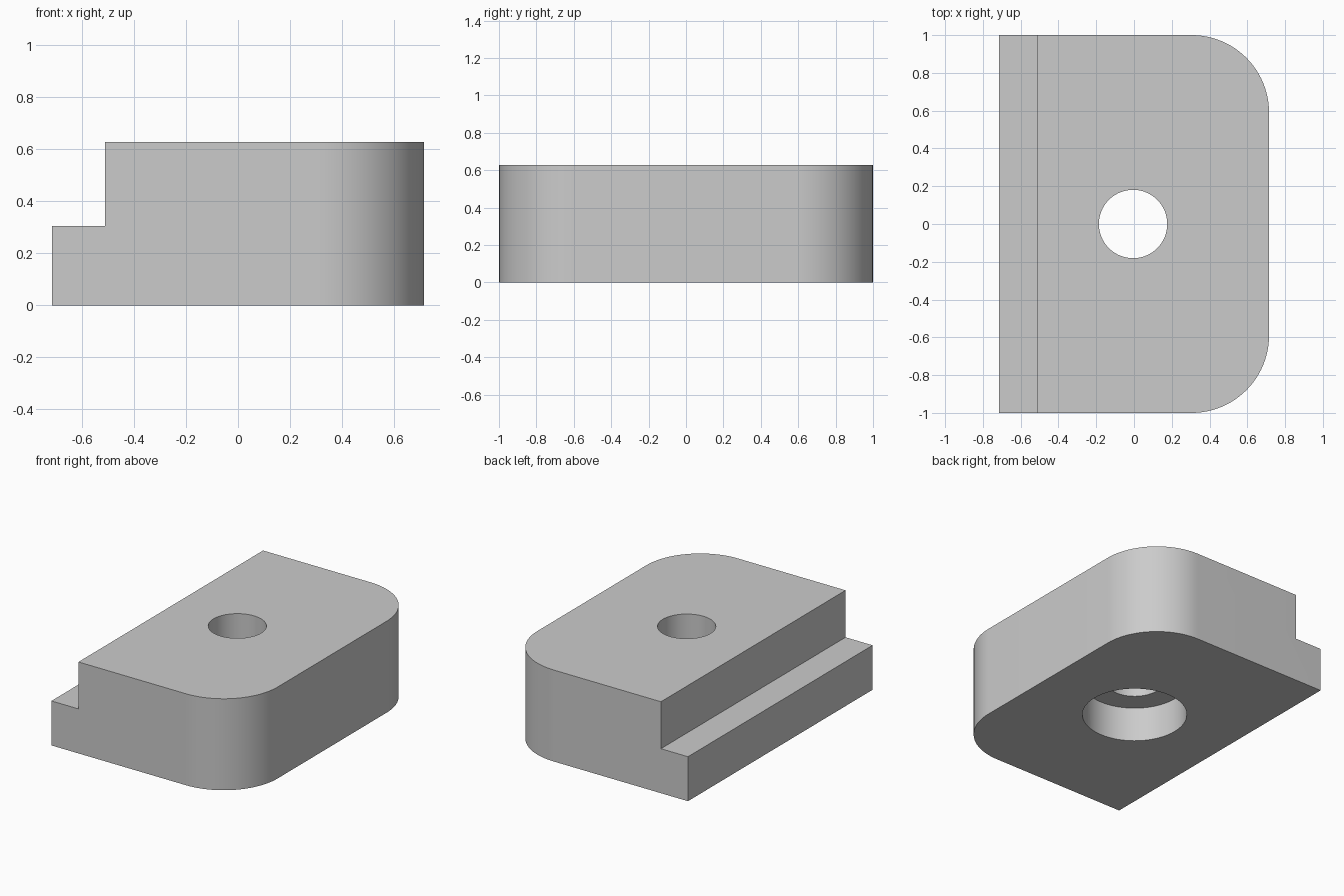
import bpy, bmesh, math

cube = bpy.data.objects.get("Cube")
if cube:
    bpy.data.objects.remove(cube, do_unlink=True)

LEFT, RIGHT, HALF_Y, HEIGHT = -0.715, 0.715, 1.0, 0.627
CORNER, SEGMENTS = 0.41, 24
STEP_X, STEP_Z = -0.51, 0.305
HOLE_X = -0.005

grey = bpy.data.materials.new("plain grey")
grey.use_nodes = True
colour = (0.6, 0.6, 0.6, 1)
grey.diffuse_color = colour
grey.node_tree.nodes["Principled BSDF"].inputs["Base Color"].default_value = colour


def prism(name, outline, z0, z1):
    """Extrude a counter-clockwise plan outline from z0 to z1."""
    bm = bmesh.new()
    base = bm.faces.new([bm.verts.new((x, y, z0)) for x, y in outline])
    top = bmesh.ops.extrude_face_region(bm, geom=[base])["geom"]
    verts = [v for v in top if isinstance(v, bmesh.types.BMVert)]
    bmesh.ops.translate(bm, verts=verts, vec=(0, 0, z1 - z0))
    bmesh.ops.recalc_face_normals(bm, faces=bm.faces)
    mesh = bpy.data.meshes.new(name)
    bm.to_mesh(mesh)
    bm.free()
    mesh.materials.append(grey)
    obj = bpy.data.objects.new(name, mesh)
    bpy.context.collection.objects.link(obj)
    return obj


def arc(cx, cy, radius, start, end, steps):
    angles = [math.radians(start + (end - start) * i / steps) for i in range(steps + 1)]
    return [(cx + radius * math.cos(a), cy + radius * math.sin(a)) for a in angles]


def circle(radius):
    return arc(HOLE_X, 0, radius, 0, 360, 64)[:-1]


# Block with two rounded corners on its left side
cx, cy = RIGHT - CORNER, HALF_Y - CORNER
outline = [(LEFT, HALF_Y), (LEFT, -HALF_Y)]
outline += arc(cx, -cy, CORNER, -90, 0, SEGMENTS)
outline += arc(cx, cy, CORNER, 0, 90, SEGMENTS)
block = prism("block", outline, 0, HEIGHT)

# Step along the straight side, through hole and wider recess underneath
step = [(-1, -1.2), (STEP_X, -1.2), (STEP_X, 1.2), (-1, 1.2)]
cutters = [
    prism("step_cutter", step, STEP_Z, 1),
    prism("hole_cutter", circle(0.181), -0.2, 1),
    prism("recess_cutter", circle(0.333), -0.1, 0.24),
]

bpy.ops.object.select_all(action="DESELECT")
bpy.context.view_layer.objects.active = block
block.select_set(True)
for cutter in cutters:
    mod = block.modifiers.new(cutter.name, "BOOLEAN")
    mod.operation = "DIFFERENCE"
    mod.solver = "EXACT"
    mod.object = cutter
    bpy.ops.object.modifier_apply(modifier=mod.name)
    bpy.data.objects.remove(cutter, do_unlink=True)

bpy.ops.object.shade_smooth_by_angle(angle=math.radians(30))
